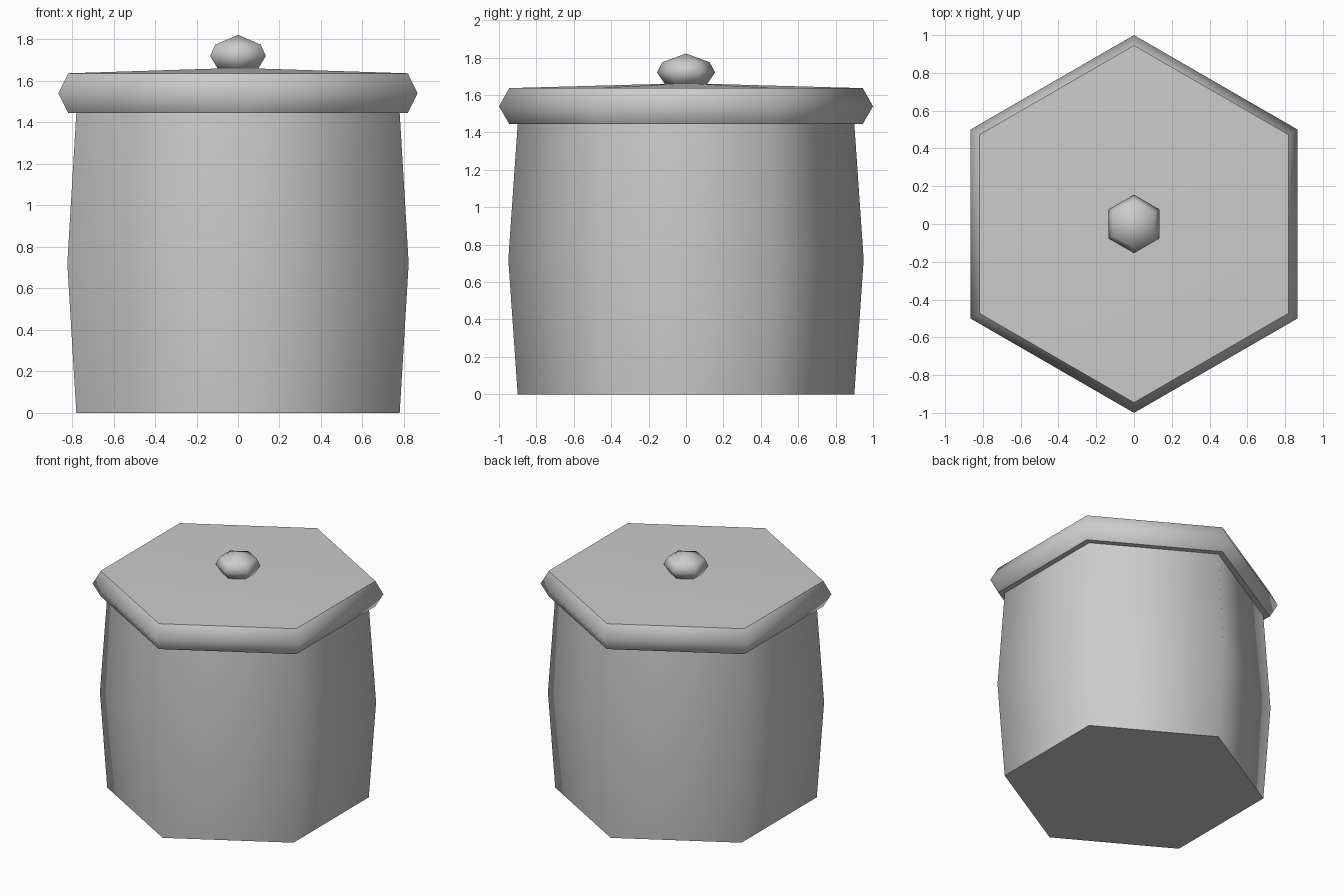
import bpy
import bmesh
import math

cube = bpy.data.objects.get("Cube")
if cube:
    bpy.data.objects.remove(cube, do_unlink=True)

SIDES = 6

grey = bpy.data.materials.new("light grey")
grey.use_nodes = True
colour = (0.6, 0.6, 0.6, 1)
grey.diffuse_color = colour
grey.node_tree.nodes["Principled BSDF"].inputs["Base Color"].default_value = colour


def lathe(name, profile):
    """Turn (radius, height) points into a closed six-sided solid; radius 0 is a tip."""
    bm = bmesh.new()
    rings = []
    for r, z in profile:
        if r == 0:
            rings.append([bm.verts.new((0, 0, z))] * SIDES)
            continue
        angles = [math.pi / 2 + math.tau * i / SIDES for i in range(SIDES)]
        rings.append([bm.verts.new((r * math.cos(a), r * math.sin(a), z)) for a in angles])
    for low, high in zip(rings, rings[1:]):
        for i in range(SIDES):
            j = (i + 1) % SIDES
            corners = [low[i], low[j], high[j], high[i]]
            bm.faces.new(list(dict.fromkeys(corners)))
    for ring in (rings[0], rings[-1]):
        if ring[0] is not ring[1]:
            bm.faces.new(ring)
    bmesh.ops.recalc_face_normals(bm, faces=bm.faces)
    mesh = bpy.data.meshes.new(name)
    bm.to_mesh(mesh)
    bm.free()
    mesh.materials.append(grey)
    obj = bpy.data.objects.new(name, mesh)
    bpy.context.collection.objects.link(obj)
    # Smooth around the six corners, crisp at the rims
    bpy.ops.object.select_all(action='DESELECT')
    obj.select_set(True)
    bpy.context.view_layer.objects.active = obj
    bpy.ops.object.shade_smooth_by_angle(angle=math.radians(62))
    return obj


# Bulging jar body
lathe("jar_body", [(0.9, 0), (0.95, 0.72), (0.9, 1.445)])

# Overhanging lid with a shallow peaked top
lathe("lid", [(0.945, 1.445), (1.0, 1.54), (0.945, 1.637), (0, 1.663)])

# Faceted knob
lathe("lid_knob", [(0.11, 1.655), (0.155, 1.72), (0.127, 1.775), (0, 1.822)])
